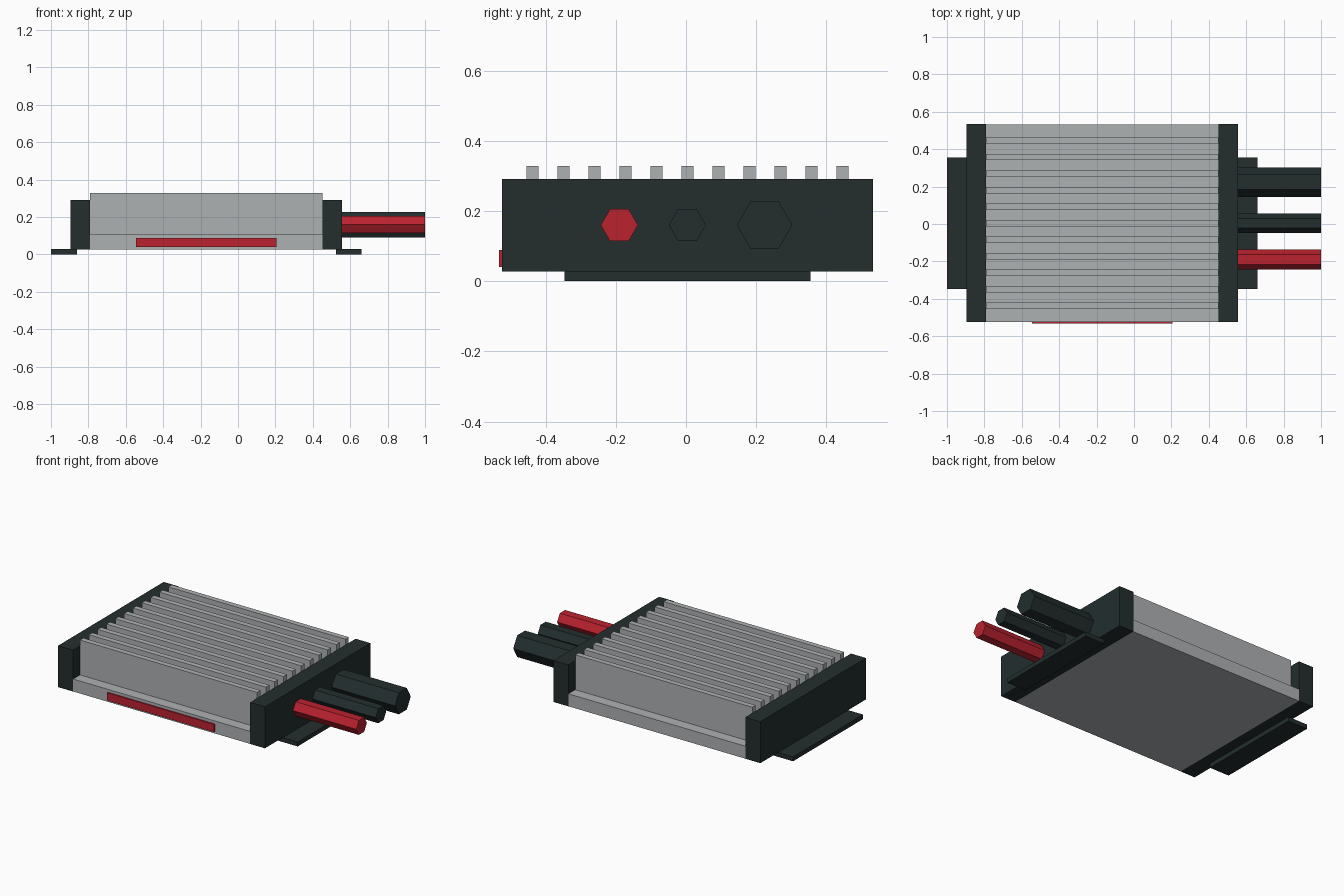
import bpy
import math

if "Cube" in bpy.data.objects:
    bpy.data.objects.remove(bpy.data.objects["Cube"])

CY = 0.0045  # middle of the housing in y


def material(name, color):
    m = bpy.data.materials.new(name)
    m.diffuse_color = (*color, 1)
    m.use_nodes = True
    m.node_tree.nodes["Principled BSDF"].inputs["Base Color"].default_value = m.diffuse_color
    return m


GREY = material("aluminium grey", (0.42, 0.44, 0.45))
DARK = material("dark plastic", (0.017, 0.027, 0.027))
RED = material("red", (0.50, 0.016, 0.028))


def box(name, x, y, z, mat):
    """Box from (min, max) ranges."""
    bpy.ops.mesh.primitive_cube_add(
        size=1, location=[(r[0] + r[1]) / 2 for r in (x, y, z)])
    o = bpy.context.object
    o.name = name
    o.scale = [r[1] - r[0] for r in (x, y, z)]
    bpy.ops.object.transform_apply(location=False, rotation=False, scale=True)
    o.data.materials.append(mat)
    return o


def cable(name, y, radius, mat):
    """Six-sided cable running along x out of the right cap."""
    x0, x1 = 0.54, 1.0
    bpy.ops.mesh.primitive_cylinder_add(
        vertices=6, radius=radius, depth=x1 - x0,
        location=((x0 + x1) / 2, y, 0.16), rotation=(0, math.pi / 2, 0))
    o = bpy.context.object
    o.name = name
    o.data.materials.append(mat)


# Heat sink: wide base, narrower block, row of fins
BODY_X = (-0.79, 0.452)
box("sink_base", BODY_X, (CY - 0.528, CY + 0.528), (0.028, 0.107), GREY)
box("sink_block", BODY_X, (CY - 0.459, CY + 0.459), (0.107, 0.2), GREY)
for i in range(11):
    y = CY + (i - 5) * 0.0884
    box(f"fin_{i + 1}", BODY_X, (y - 0.017, y + 0.017), (0.2, 0.328), GREY)

# End caps and mounting flanges
for side, cap_x, flange_x in (("left", (-0.895, -0.79), (-1.0, -0.86)),
                              ("right", (0.452, 0.556), (0.525, 0.661))):
    box(f"{side}_end_cap", cap_x, (CY - 0.529, CY + 0.529), (0.028, 0.291), DARK)
    box(f"{side}_flange", flange_x, (CY - 0.351, CY + 0.351), (0, 0.028), DARK)

# Red label strip on the front
box("front_strip", (-0.545, 0.205), (-0.533, -0.5235), (0.04, 0.089), RED)

# Cables
cable("red_cable", -0.19, 0.053, RED)
cable("thin_dark_cable", 0.004, 0.053, DARK)
cable("thick_dark_cable", 0.224, 0.079, DARK)
